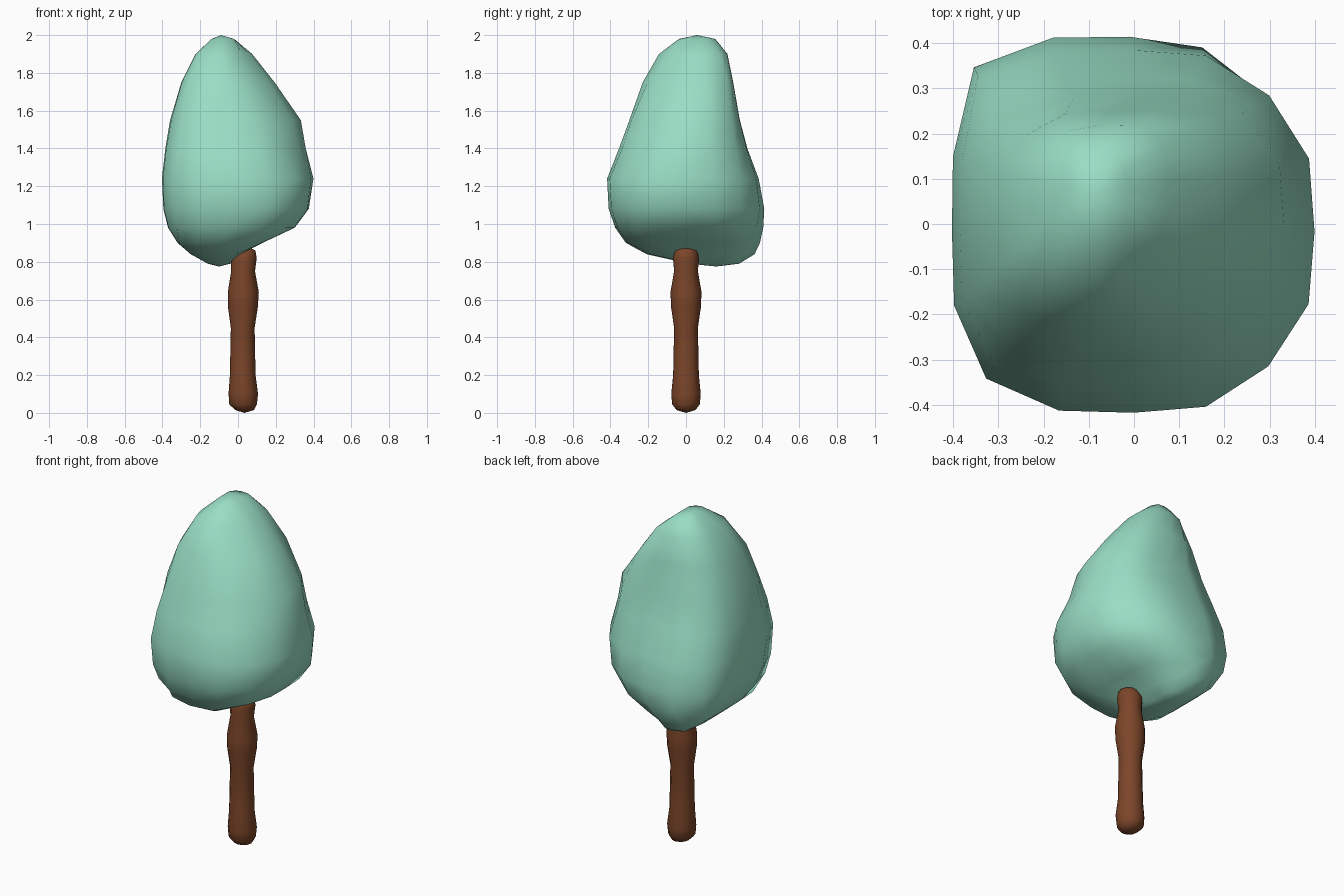
import bpy, math

if "Cube" in bpy.data.objects:
    bpy.data.objects.remove(bpy.data.objects["Cube"])


def material(name, color):
    m = bpy.data.materials.new(name)
    m.diffuse_color = color
    m.use_nodes = True
    m.node_tree.nodes["Principled BSDF"].inputs["Base Color"].default_value = m.diffuse_color
    return m


def loft(name, rings, bottom, top, mat):
    """Skin stacked rings of points and close both ends with a fan."""
    n = len(rings[0])
    verts = [p for ring in rings for p in ring] + [bottom, top]
    b, t = len(verts) - 2, len(verts) - 1
    last = (len(rings) - 1) * n
    faces = []
    for k in range(len(rings) - 1):
        for i in range(n):
            j = (i + 1) % n
            faces.append((k*n + i, k*n + j, (k+1)*n + j, (k+1)*n + i))
    for i in range(n):
        j = (i + 1) % n
        faces.append((b, j, i))
        faces.append((t, last + i, last + j))
    me = bpy.data.meshes.new(name)
    me.from_pydata(verts, [], faces)
    me.update()
    for p in me.polygons:
        p.use_smooth = True
    me.materials.append(mat)
    ob = bpy.data.objects.new(name, me)
    bpy.context.collection.objects.link(ob)
    return ob


def crown_ring(z, reach, n=16, power=12):
    """Rounded octagon whose sides lie at the 8 given reaches from the axis."""
    e, _, north, _, w, _, s, _ = reach
    cx, cy = (e - w) / 2, (north - s) / 2
    ring = []
    for i in range(n):
        a = math.tau * i / n
        total = 0
        for k, h in enumerate(reach):
            d = math.tau * k / 8
            dist = max(h - cx * math.cos(d) - cy * math.sin(d), 0.02)
            total += (max(0, math.cos(a - d)) / dist) ** power
        r = total ** (-1 / power)
        ring.append((cx + r * math.cos(a), cy + r * math.sin(a), z))
    return ring


# Crown: height, then reach to +x, +x+y, +y, -x+y, -x, -x-y, -y, +x-y
crown_rows = [
    (0.79, -.04, .14, .29, .28, .16, .07, -.01, -.04),
    (0.84, .01, .19, .375, .41, .25, .25, .22, .14),
    (0.90, .13, .26, .395, .46, .32, .37, .32, .27),
    (0.98, .30, .355, .41, .50, .37, .43, .375, .38),
    (1.08, .375, .405, .415, .515, .395, .465, .41, .425),
    (1.24, .40, .415, .385, .49, .403, .48, .418, .435),
    (1.40, .36, .375, .325, .43, .385, .45, .355, .345),
    (1.55, .335, .35, .285, .37, .36, .405, .30, .30),
    (1.75, .195, .28, .25, .31, .30, .325, .23, .175),
    (1.90, .075, .19, .22, .255, .225, .215, .15, .06),
    (1.98, -.02, .09, .155, .19, .14, .09, .04, -.01),
]
loft("crown", [crown_ring(r[0], r[1:]) for r in crown_rows],
     (-0.1, 0.16, 0.775), (-0.09, 0.06, 2.0),
     material("leaves", (0.32, 0.73, 0.56, 1)))

# Trunk: height, x centre, radius
trunk_rows = [
    (0.015, .035, .05), (0.045, .027, .073), (0.10, .028, .078),
    (0.20, .025, .068), (0.45, .025, .063), (0.56, .026, .079),
    (0.64, .028, .082), (0.75, .027, .063), (0.82, .03, .069),
    (0.86, .035, .057),
]
trunk = [[(cx + r * math.cos(math.tau * i / 12), r * math.sin(math.tau * i / 12), z)
          for i in range(12)] for z, cx, r in trunk_rows]
loft("trunk", trunk, (0.035, 0, 0.0), (0.045, 0, 0.885),
     material("bark", (0.2, 0.06, 0.022, 1)))
